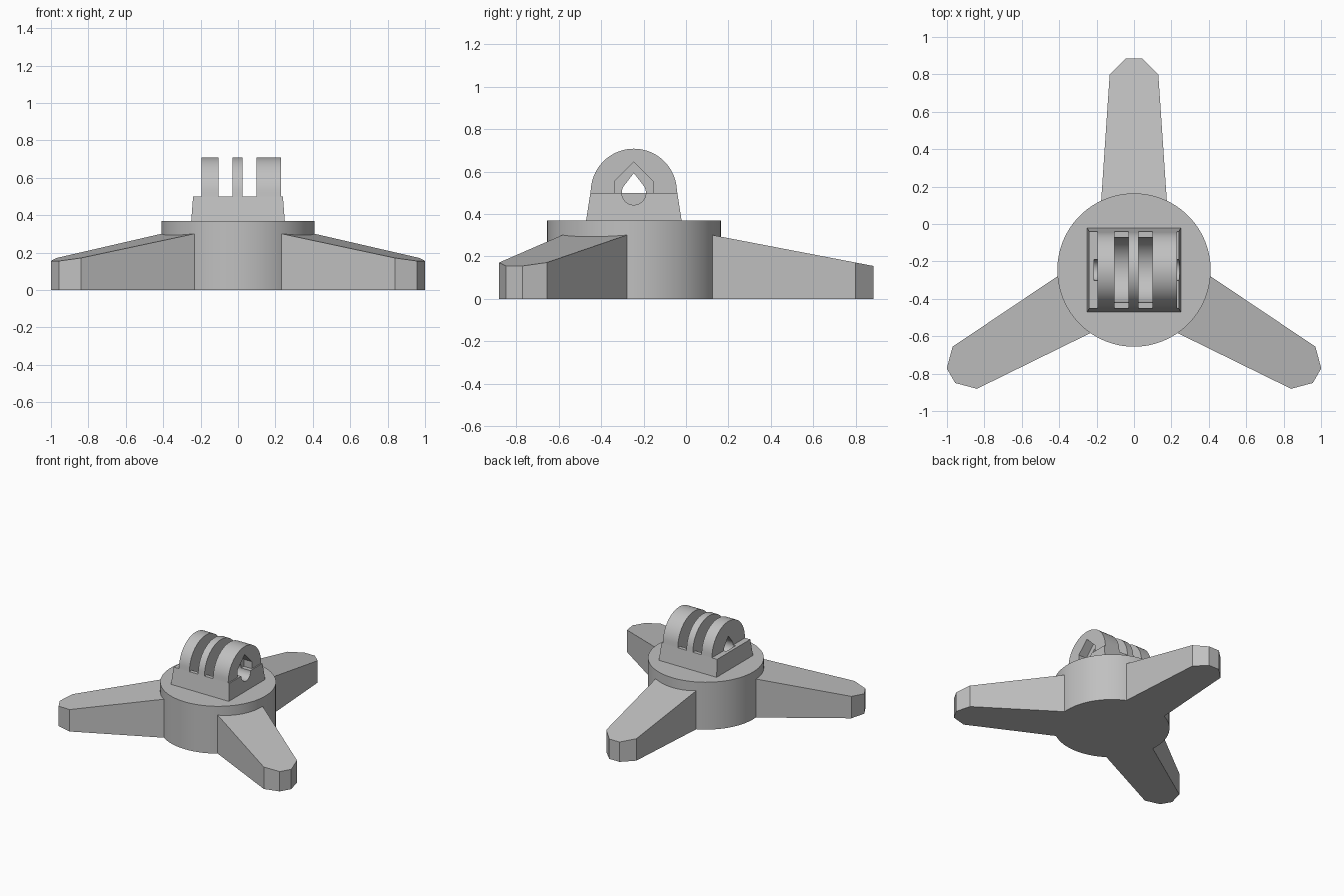
import bpy, bmesh
from math import sin, cos, pi, radians
from mathutils import Matrix, Vector

if "Cube" in bpy.data.objects:
    bpy.data.objects.remove(bpy.data.objects["Cube"])

CY = -0.246                 # hub axis in y
HUB_R, HUB_TOP = 0.41, 0.37
PIVOT = 0.5                 # height of the bolt axis and of the slot floor

grey = bpy.data.materials.new("plain_grey")
grey.use_nodes = True
grey.diffuse_color = (0.53, 0.53, 0.53, 1)
grey.node_tree.nodes["Principled BSDF"].inputs["Base Color"].default_value = (0.53, 0.53, 0.53, 1)


def loft(name, lower, upper):
    """Solid between two matching closed loops of 3D points."""
    bm = bmesh.new()
    a = [bm.verts.new(p) for p in lower]
    b = [bm.verts.new(p) for p in upper]
    bm.faces.new(a)
    bm.faces.new(b)
    for i in range(len(a)):
        j = (i + 1) % len(a)
        bm.faces.new((a[i], a[j], b[j], b[i]))
    bmesh.ops.recalc_face_normals(bm, faces=bm.faces)
    mesh = bpy.data.meshes.new(name)
    bm.to_mesh(mesh)
    bm.free()
    mesh.materials.append(grey)
    obj = bpy.data.objects.new(name, mesh)
    bpy.context.collection.objects.link(obj)
    return obj


def across(name, profile, x0, x1):
    """Extrude a (y, z) profile along x; y is measured from the hub axis."""
    return loft(name, *[[(x, CY + y, z) for y, z in profile] for x in (x0, x1)])


def arc(radius, start, end, steps, z=PIVOT):
    angles = [radians(start + (end - start) * i / steps) for i in range(steps + 1)]
    return [(radius * cos(t), z + radius * sin(t)) for t in angles]


def cut(obj, *cutters):
    bpy.ops.object.select_all(action='DESELECT')
    bpy.context.view_layer.objects.active = obj
    obj.select_set(True)
    for c in cutters:
        mod = obj.modifiers.new("cut", 'BOOLEAN')
        mod.operation, mod.solver, mod.object = 'DIFFERENCE', 'EXACT', c
        bpy.ops.object.modifier_apply(modifier=mod.name)


# Hub
circle = [(HUB_R * cos(2 * pi * i / 96), CY + HUB_R * sin(2 * pi * i / 96)) for i in range(96)]
hub = loft("hub", [(x, y, 0) for x, y in circle], [(x, y, HUB_TOP) for x, y in circle])

# Three tapering legs with chamfered tips
half = [(0.187, 0.2), (0.13, 1.045), (0.045, 1.13)]
outline = half + [(-x, r) for x, r in reversed(half)]
for name, angle in (("back_leg", 0), ("right_leg", 120), ("left_leg", 240)):
    turn = Matrix.Translation((0, CY, 0)) @ Matrix.Rotation(radians(angle), 4, 'Z')
    loft(name,
         [turn @ Vector((x, r, 0)) for x, r in outline],
         [turn @ Vector((x, r, 0.30 - 0.192 * (r - 0.375))) for x, r in outline])

# Sloped mount block
def rectangle(hx, hy, z):
    return [(sx * hx, CY + sy * hy, z) for sx, sy in ((-1, -1), (1, -1), (1, 1), (-1, 1))]

block = loft("mount_block", rectangle(0.25, 0.225, HUB_TOP), rectangle(0.24, 0.205, PIVOT))

# Three rounded prongs
prong_profile = [(0.205, PIVOT)] + arc(0.203, 4, 176, 40, PIVOT + 0.005) + [(-0.205, PIVOT)]
prongs = {name: across(name, prong_profile, x0, x1) for name, x0, x1 in (
    ("right_prong", -0.195, -0.105), ("middle_prong", -0.03, 0.025), ("left_prong", 0.1, 0.23))}

# Cutters: teardrop bolt hole, nut pocket, rounded slot floors
bolt = across("bolt_cutter", arc(0.057, 145, 395, 32) + [(0, PIVOT + 0.093)], -0.215, 0.3)
nut = across("nut_cutter", [(-0.09, PIVOT - 0.05), (0.09, PIVOT - 0.05), (0.09, 0.555),
                            (0, 0.645), (-0.09, 0.555)], 0.16, 0.3)
slots = [across("slot_cutter", arc(0.175, 0, 354.375, 63), x0, x1)
         for x0, x1 in ((-0.105, -0.03), (0.025, 0.1))]

cut(block, bolt, *slots)
cut(hub, *slots)
for prong in prongs.values():
    cut(prong, bolt)
cut(prongs["left_prong"], nut)

for helper in [bolt, nut] + slots:
    bpy.data.objects.remove(helper)

# Smooth the round surfaces, keep hard edges
bpy.ops.object.select_all(action='DESELECT')
for obj in [hub, block] + list(prongs.values()):
    obj.select_set(True)
    bpy.context.view_layer.objects.active = obj
bpy.ops.object.shade_smooth_by_angle(angle=radians(30))
